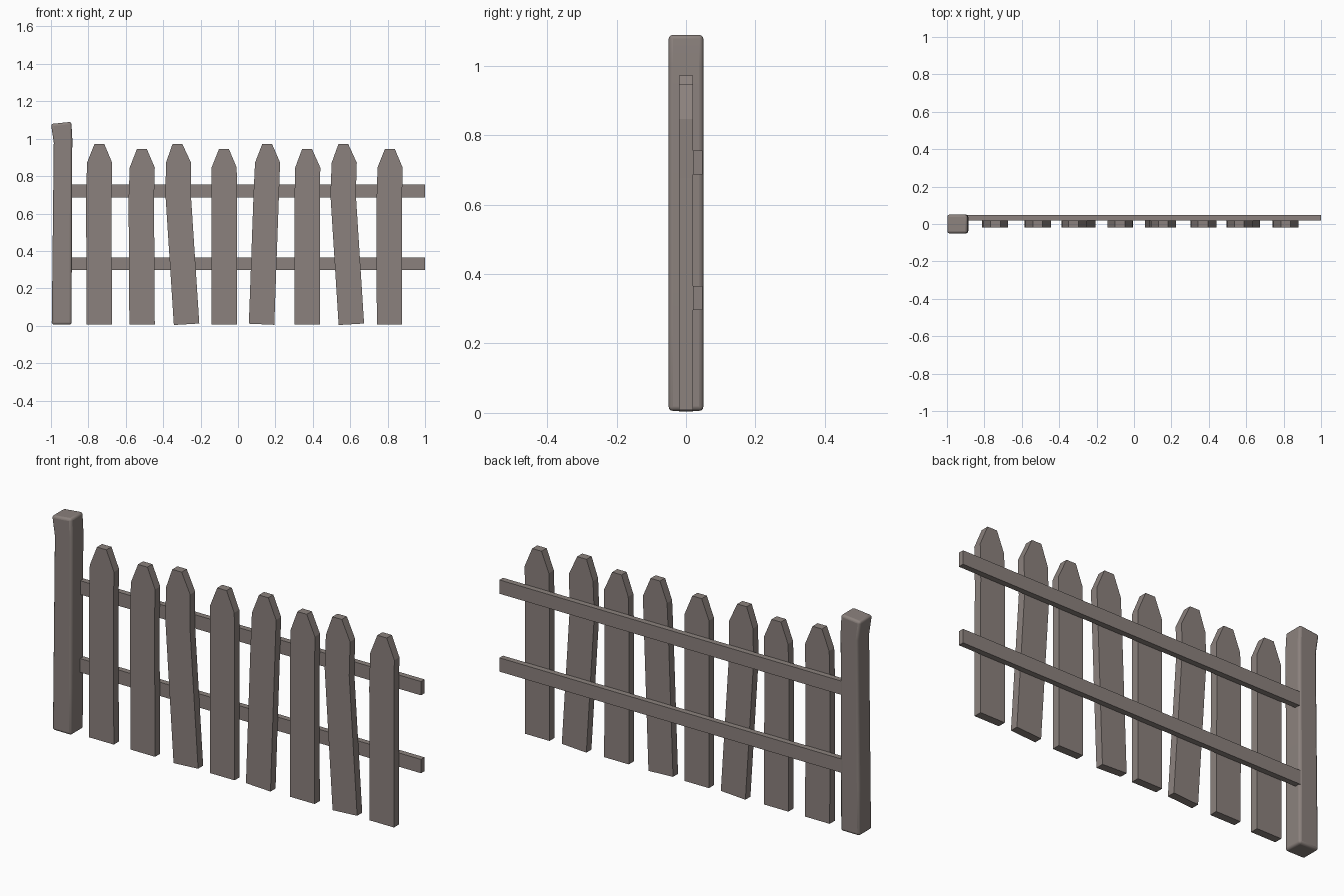
import bpy, bmesh

if "Cube" in bpy.data.objects:
    bpy.data.objects.remove(bpy.data.objects["Cube"])

wood = bpy.data.materials.new("weathered_wood")
wood.diffuse_color = (0.26, 0.222, 0.206, 1)
wood.use_nodes = True
wood.node_tree.nodes["Principled BSDF"].inputs["Base Color"].default_value = wood.diffuse_color


def new_object(name, bm):
    bmesh.ops.recalc_face_normals(bm, faces=bm.faces)
    mesh = bpy.data.meshes.new(name)
    bm.to_mesh(mesh)
    bm.free()
    mesh.materials.append(wood)
    obj = bpy.data.objects.new(name, mesh)
    bpy.context.collection.objects.link(obj)
    return obj


def stacked_board(name, levels, y0, y1):
    """Board made of levels (left x, left z, right x, right z), from the bottom up."""
    bm = bmesh.new()
    rings = []
    for xl, zl, xr, zr in levels:
        rings.append([bm.verts.new(p) for p in
                      ((xl, y0, zl), (xr, y0, zr), (xr, y1, zr), (xl, y1, zl))])
    for a, b in zip(rings, rings[1:]):
        for i in range(4):
            j = (i + 1) % 4
            bm.faces.new((a[i], a[j], b[j], b[i]))
    bm.faces.new(rings[0])
    bm.faces.new(rings[-1])
    return new_object(name, bm)


# Pickets: centre x at bottom, neck, shoulder and tip, height, bottom tilt
pickets = [
    (-0.742, -0.744, -0.740, -0.741, 0.972, 0.0),
    (-0.513, -0.517, -0.512, -0.514, 0.946, 0.0),
    (-0.275, -0.320, -0.318, -0.324, 0.972, 0.004),
    (-0.073, -0.073, -0.074, -0.075, 0.946, 0.0),
    (0.126, 0.151, 0.158, 0.156, 0.972, -0.003),
    (0.371, 0.370, 0.373, 0.369, 0.946, 0.0),
    (0.606, 0.562, 0.568, 0.563, 0.972, 0.004),
    (0.810, 0.809, 0.813, 0.812, 0.946, 0.0),
]
W = 0.068
for n, (xb, xn, xs, xt, h, t) in enumerate(pickets, 1):
    stacked_board(f"picket_{n}", [
        (xb - W, 0.008 - t, xb + W, 0.008 + t),
        (xn - W, h - 0.27, xn + W, h - 0.27),
        (xs - W + 0.001, h - 0.1, xs + W - 0.001, h - 0.1),
        (xt - 0.026, h, xt + 0.026, h),
    ], -0.02, 0.02)

# Two rails behind the pickets
for name, z in (("lower_rail", 0.297), ("upper_rail", 0.687)):
    stacked_board(name, [(-0.92, z, 1.0, z), (-0.92, z + 0.069, 1.0, z + 0.069)],
                  0.02, 0.048)

# Slightly bent end post with rounded edges
post = stacked_board("end_post", [
    (-0.996, 0.006, -0.889, 0.006),
    (-0.993, 0.25, -0.889, 0.25),
    (-0.985, 0.98, -0.886, 1.0),
    (-1.0, 1.079, -0.891, 1.09),
], -0.05, 0.05)
bev = post.modifiers.new("rounding", 'BEVEL')
bev.width = 0.012
bev.segments = 3
bev.limit_method = 'ANGLE'
bev.angle_limit = 0.8
bpy.context.view_layer.objects.active = post
post.select_set(True)
bpy.ops.object.shade_smooth_by_angle(angle=0.7)
